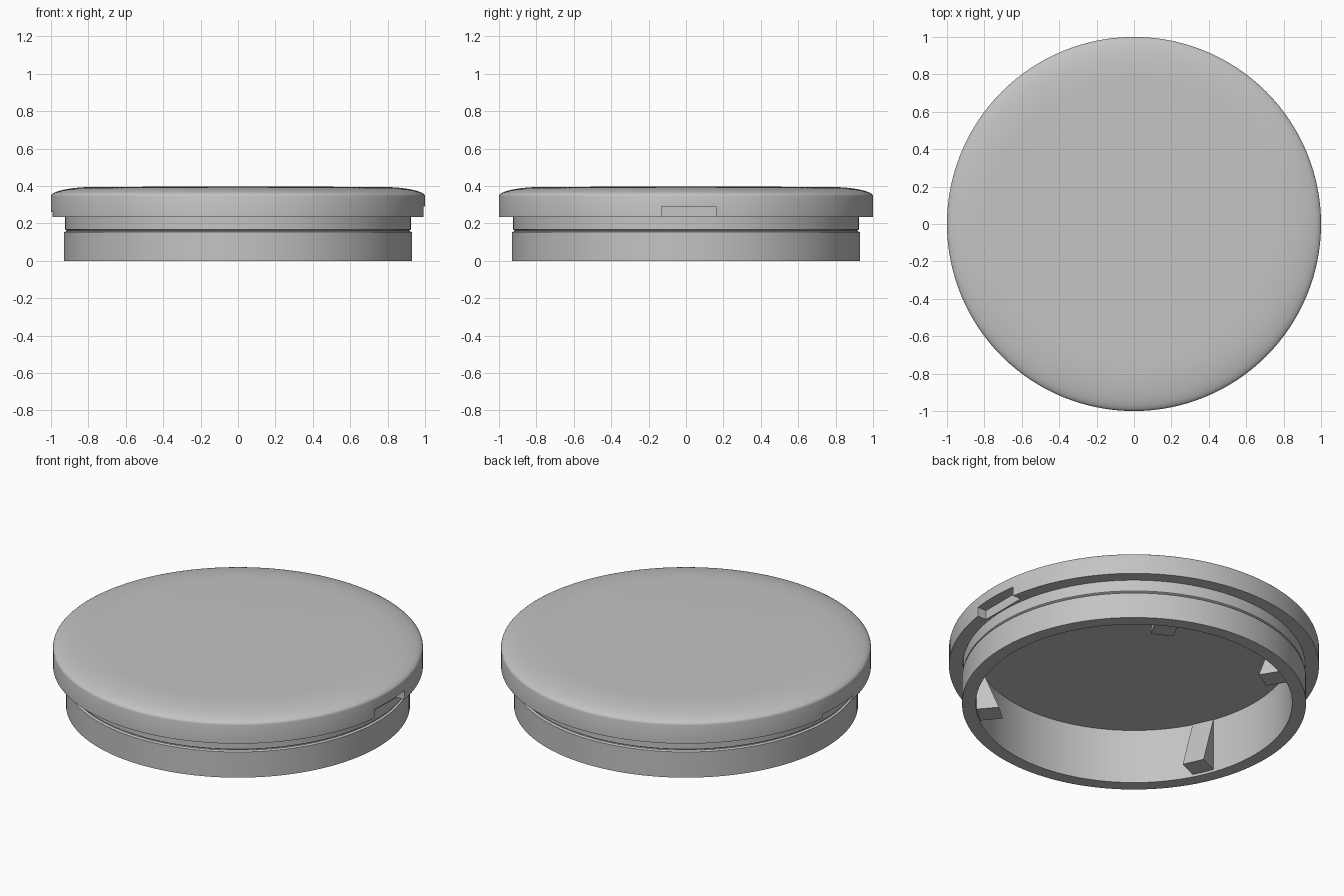
import bpy, bmesh
from math import radians, sin, cos, pi
from mathutils import Matrix, Vector

cube = bpy.data.objects.get("Cube")
if cube:
    bpy.data.objects.remove(cube, do_unlink=True)

grey = bpy.data.materials.new("plain_grey")
grey.use_nodes = True
COLOUR = (0.55, 0.55, 0.55, 1)
grey.diffuse_color = COLOUR
grey.node_tree.nodes["Principled BSDF"].inputs["Base Color"].default_value = COLOUR


def make_object(name, bm):
    bmesh.ops.recalc_face_normals(bm, faces=bm.faces)
    mesh = bpy.data.meshes.new(name)
    bm.to_mesh(mesh)
    bm.free()
    mesh.materials.append(grey)
    obj = bpy.data.objects.new(name, mesh)
    bpy.context.collection.objects.link(obj)
    return obj


def select_only(obj):
    bpy.ops.object.select_all(action='DESELECT')
    obj.select_set(True)
    bpy.context.view_layer.objects.active = obj


def lathe(name, profile, steps=128):
    bm = bmesh.new()
    verts = [bm.verts.new((r, 0, z)) for r, z in profile]
    edges = [bm.edges.new(pair) for pair in zip(verts, verts[1:])]
    bmesh.ops.spin(bm, geom=verts + edges, cent=(0, 0, 0), axis=(0, 0, 1),
                   angle=2 * pi, steps=steps, use_duplicate=False)
    bmesh.ops.remove_doubles(bm, verts=bm.verts, dist=0.0005)
    return make_object(name, bm)


def box(name, low, high):
    low, high = Vector(low), Vector(high)
    bm = bmesh.new()
    bmesh.ops.create_cube(bm, size=1)
    bmesh.ops.scale(bm, vec=high - low, verts=bm.verts)
    bmesh.ops.translate(bm, vec=(low + high) / 2, verts=bm.verts)
    return make_object(name, bm)


# Hollow cap: cavity, plug wall with a snap groove, overhanging rim, domed edge
CEILING, INNER = 0.325, 0.855
rounded_edge = [(0.76 + 0.24 * cos(a), 0.345 + 0.05 * sin(a))
                for a in (i * pi / 24 for i in range(13))]
profile = [(0, CEILING), (INNER, CEILING), (INNER, 0), (0.93, 0),
           (0.93, 0.153), (0.918, 0.158), (0.918, 0.163), (0.926, 0.168),
           (0.926, 0.235), (1, 0.235)] + rounded_edge + [(0, 0.397)]
cap = lathe("cap", profile)

# Pry notches through the rim, one deep and one shallow
for name, low, high in (
        ("left_notch_cutter", (0.935, -0.13, 0.2), (1.1, 0.16, 0.29)),
        ("right_notch_cutter", (-1.1, -0.16, 0.2), (-0.935, 0.13, 0.26))):
    cutter = box(name, low, high)
    select_only(cap)
    cut = cap.modifiers.new(name, 'BOOLEAN')
    cut.operation = 'DIFFERENCE'
    cut.solver = 'EXACT'
    cut.object = cutter
    bpy.ops.object.modifier_apply(modifier=name)
    bpy.data.objects.remove(cutter, do_unlink=True)
select_only(cap)
bpy.ops.object.shade_smooth_by_angle(angle=radians(30))


# Wedge ribs inside the wall, tapering up to the ceiling
def rib(name, azimuth, width=0.125, reach=0.125):
    bm = bmesh.new()
    wall = INNER + 0.01
    corners = [(wall, 0.015), (INNER - reach, 0.015),
               (INNER - 0.005, CEILING), (wall, CEILING)]
    face = bm.faces.new([bm.verts.new((r, -width / 2, z)) for r, z in corners])
    side = bmesh.ops.extrude_face_region(bm, geom=[face])["geom"]
    moved = [v for v in side if isinstance(v, bmesh.types.BMVert)]
    bmesh.ops.translate(bm, vec=(0, width, 0), verts=moved)
    bmesh.ops.rotate(bm, verts=bm.verts, cent=(0, 0, 0),
                     matrix=Matrix.Rotation(radians(azimuth), 3, 'Z'))
    return make_object(name, bm)


for number, azimuth in enumerate((62, 122, 204, 310), 1):
    rib(f"inner_rib_{number}", azimuth)
